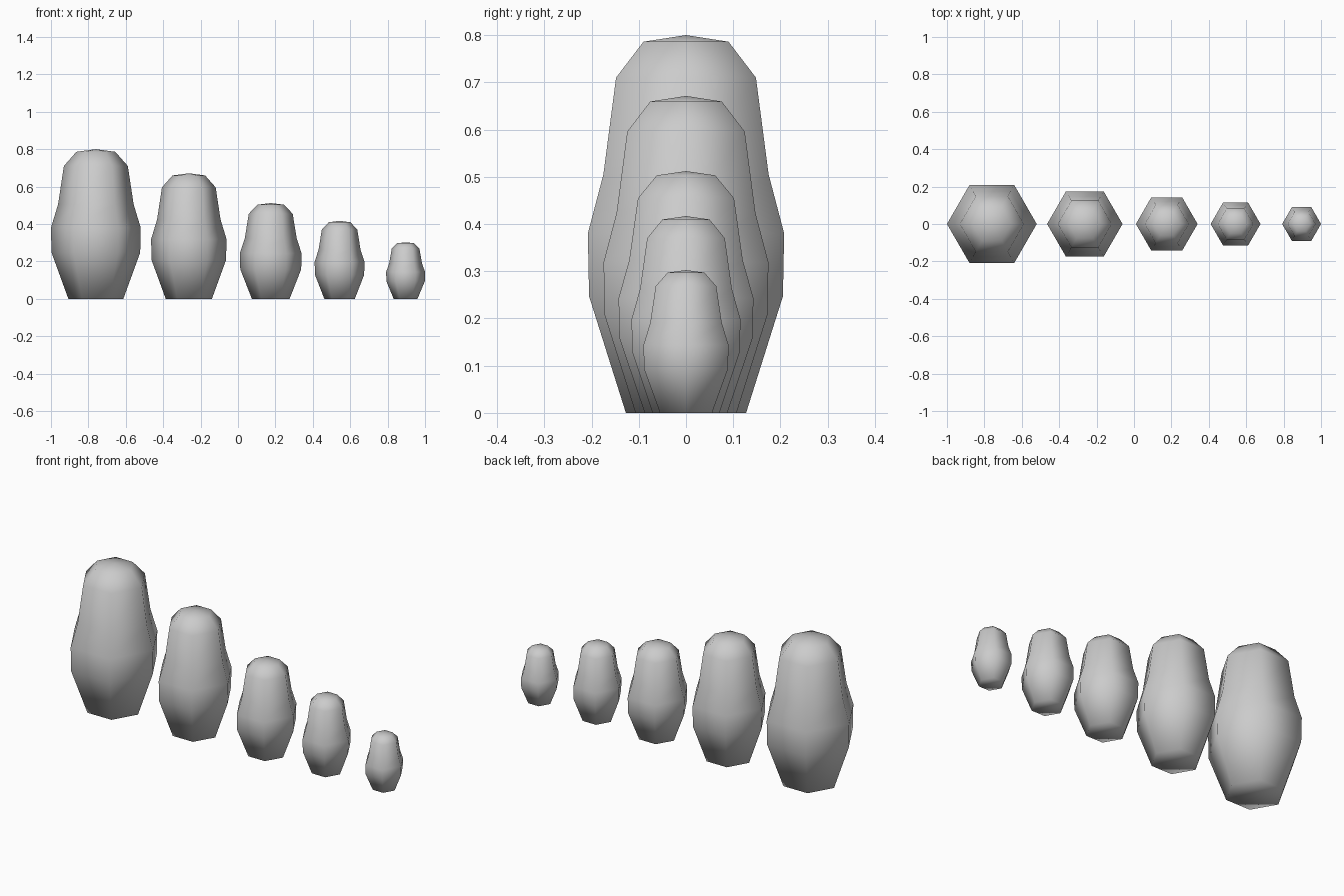
import bpy, bmesh, math

cube = bpy.data.objects.get("Cube")
if cube:
    bpy.data.objects.remove(cube, do_unlink=True)

# Plain grey finish
GREY = (0.6, 0.6, 0.6, 1)
grey = bpy.data.materials.new("plain grey")
grey.use_nodes = True
grey.diffuse_color = GREY
grey.node_tree.nodes["Principled BSDF"].inputs["Base Color"].default_value = GREY

# Doll outline as (radius, height), from base to crown
PROFILE = [(0.147, 0), (0.237, 0.247), (0.24, 0.38), (0.202, 0.505),
           (0.171, 0.71), (0.104, 0.786)]
CROWN = 0.8
SIDES = 6


def doll(name, x, width, height):
    """Six-sided nesting doll turned from the shared outline."""
    bm = bmesh.new()
    rings = []
    for r, z in PROFILE:
        rings.append([bm.verts.new((r * width * math.cos(math.tau * i / SIDES),
                                    r * width * math.sin(math.tau * i / SIDES),
                                    z * height)) for i in range(SIDES)])
    top = bm.verts.new((0, 0, CROWN * height))
    bm.faces.new(rings[0][::-1])
    for i in range(SIDES):
        j = (i + 1) % SIDES
        for low, high in zip(rings, rings[1:]):
            bm.faces.new((low[i], low[j], high[j], high[i]))
        bm.faces.new((rings[-1][i], rings[-1][j], top))
    for face in bm.faces:
        face.smooth = True
    mesh = bpy.data.meshes.new(name)
    bm.to_mesh(mesh)
    bm.free()
    mesh.materials.append(grey)
    obj = bpy.data.objects.new(name, mesh)
    obj.location.x = x
    bpy.context.collection.objects.link(obj)


# Row of dolls, largest to smallest: name, x, width scale, height scale
for spec in [("largest_doll", -0.76, 1, 1),
             ("large_doll", -0.263, 0.84, 0.839),
             ("medium_doll", 0.175, 0.687, 0.64),
             ("small_doll", 0.543, 0.555, 0.521),
             ("smallest_doll", 0.896, 0.433, 0.378)]:
    doll(*spec)
